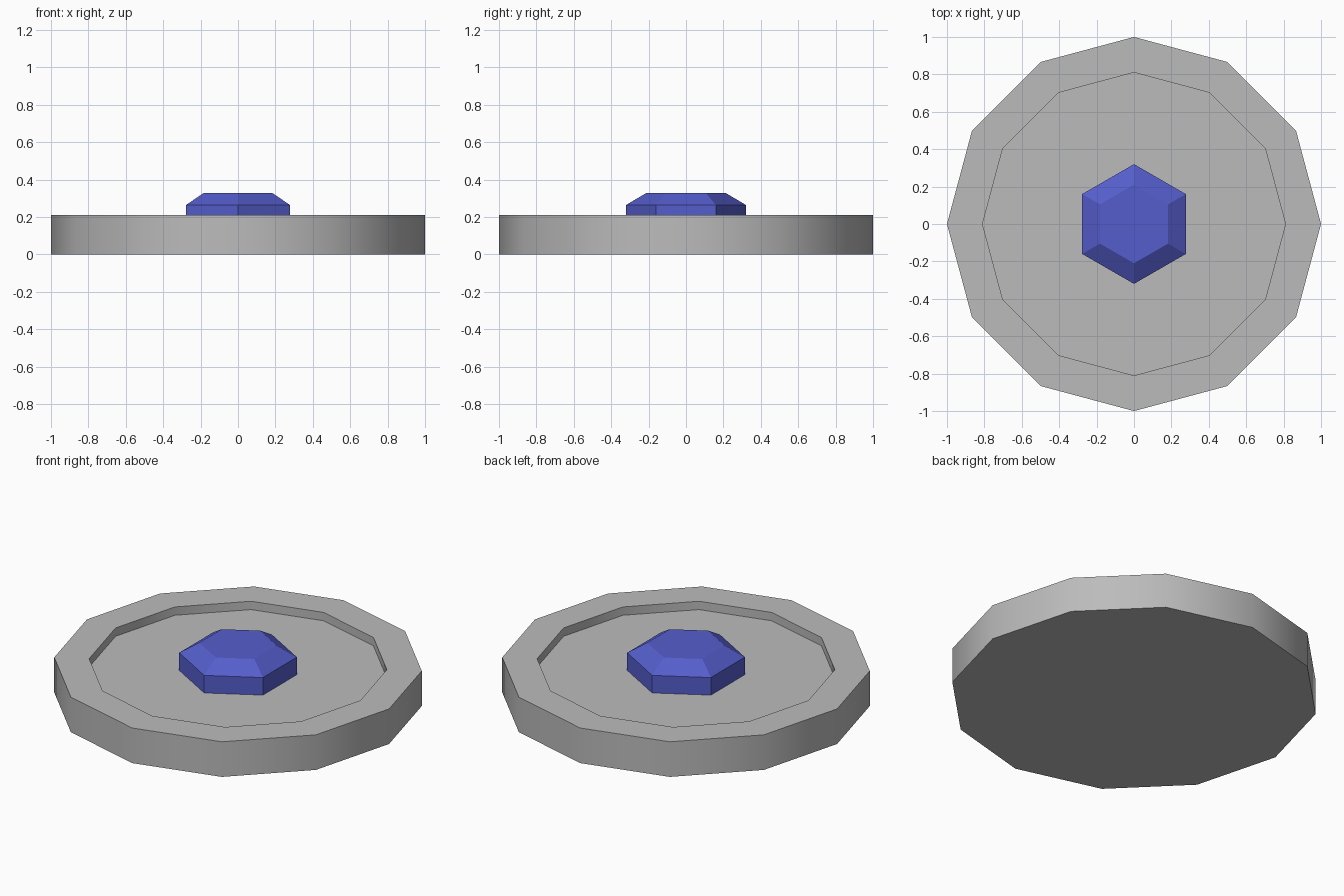
import bpy
import bmesh
from math import cos, sin, pi, radians

cube = bpy.data.objects.get("Cube")
if cube:
    bpy.data.objects.remove(cube, do_unlink=True)


def material(name, rgb):
    mat = bpy.data.materials.new(name)
    mat.use_nodes = True
    color = (*rgb, 1.0)
    mat.diffuse_color = color
    mat.node_tree.nodes["Principled BSDF"].inputs["Base Color"].default_value = color
    return mat


def lathe(name, sides, start, profile, mat):
    """Stack polygon rings of (radius, height) and cap both ends."""
    bm = bmesh.new()
    rings = []
    for radius, z in profile:
        angles = [start + 2 * pi * i / sides for i in range(sides)]
        rings.append([bm.verts.new((radius * cos(a), radius * sin(a), z)) for a in angles])
    for low, high in zip(rings, rings[1:]):
        for i in range(sides):
            j = (i + 1) % sides
            bm.faces.new((low[i], low[j], high[j], high[i]))
    bm.faces.new(rings[0][::-1])
    bm.faces.new(rings[-1])
    mesh = bpy.data.meshes.new(name)
    bm.to_mesh(mesh)
    bm.free()
    mesh.materials.append(mat)
    obj = bpy.data.objects.new(name, mesh)
    bpy.context.collection.objects.link(obj)
    return obj


stone = material("stone grey", (0.5, 0.5, 0.5))
blue = material("gem blue", (0.09, 0.11, 0.6))

RIM, FLOOR = 0.21, 0.16

# Twelve-sided disc with a shallow recess, smooth around its sides
disc = lathe("disc_base", 12, 0, [(1, 0), (1, RIM), (0.81, RIM), (0.81, FLOOR)], stone)
bpy.ops.object.select_all(action='DESELECT')
disc.select_set(True)
bpy.context.view_layer.objects.active = disc
bpy.ops.object.shade_smooth_by_angle(angle=radians(40))

# Six-sided gem with a bevelled crown, flat faceted
lathe("gem", 6, pi / 2, [(0.32, FLOOR), (0.32, 0.265), (0.21, 0.33)], blue)
